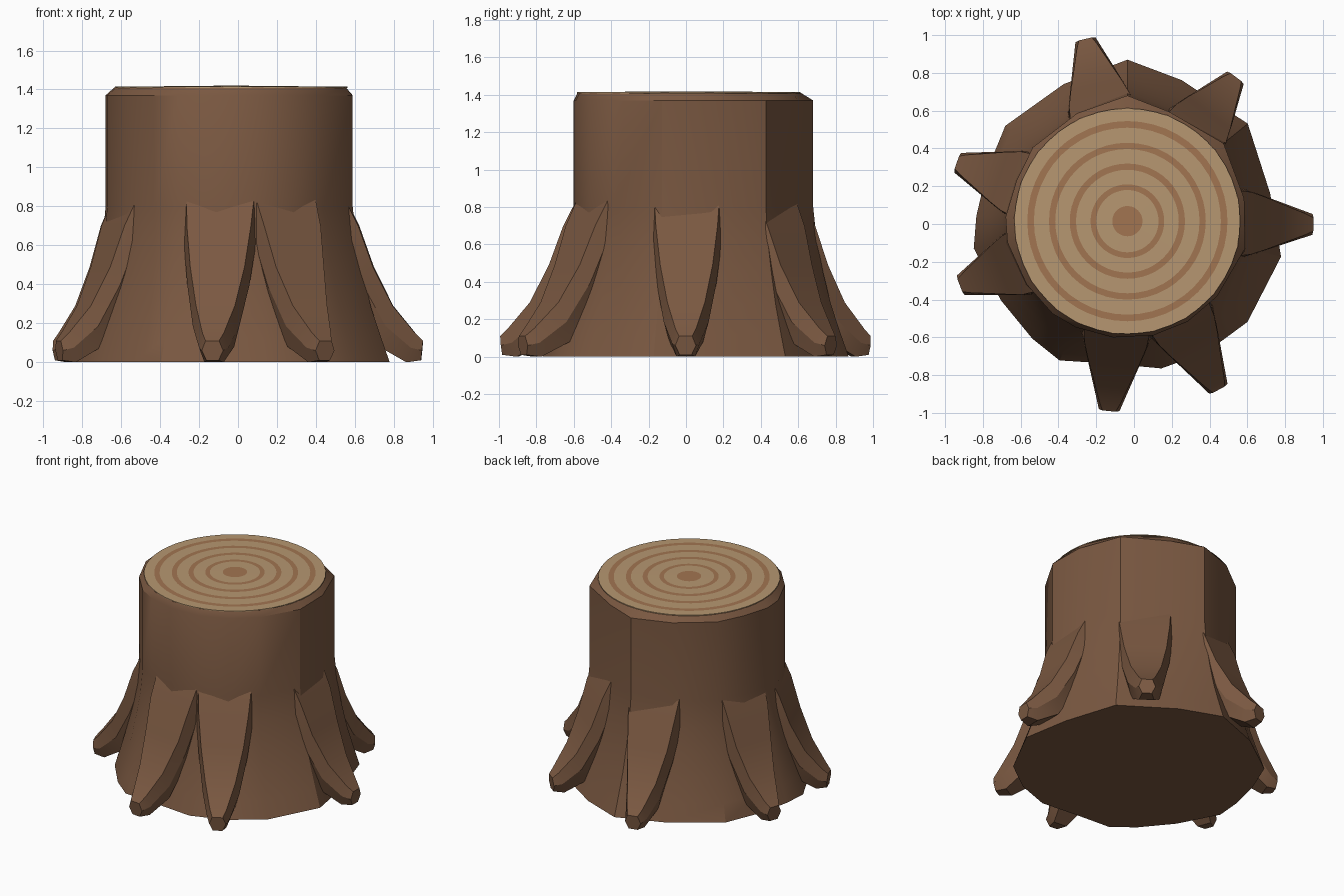
import bpy, bmesh
from math import radians, cos, sin

if "Cube" in bpy.data.objects:
    bpy.data.objects.remove(bpy.data.objects["Cube"], do_unlink=True)

CX, CY = -0.035, 0.015  # trunk axis


def material(name, rgb):
    m = bpy.data.materials.new(name)
    m.use_nodes = True
    m.diffuse_color = (*rgb, 1)
    bsdf = next(n for n in m.node_tree.nodes if n.type == 'BSDF_PRINCIPLED')
    bsdf.inputs["Base Color"].default_value = (*rgb, 1)
    bsdf.inputs["Roughness"].default_value = 0.9
    return m


bark = material("bark_brown", (0.195, 0.098, 0.053))
wood = material("cut_wood_tan", (0.47, 0.31, 0.165))
growth = material("growth_ring_brown", (0.36, 0.178, 0.083))


def finish(bm, name, mats, smooth=None):
    bmesh.ops.recalc_face_normals(bm, faces=bm.faces)
    me = bpy.data.meshes.new(name)
    bm.to_mesh(me)
    bm.free()
    for m in mats:
        me.materials.append(m)
    ob = bpy.data.objects.new(name, me)
    bpy.context.collection.objects.link(ob)
    if smooth:
        bpy.ops.object.select_all(action='DESELECT')
        ob.select_set(True)
        bpy.context.view_layer.objects.active = ob
        bpy.ops.object.shade_smooth_by_angle(angle=radians(smooth))
    return ob


def loft(bm, sections):
    """Join closed loops of points with quads and cap both ends."""
    loops = [[bm.verts.new(p) for p in s] for s in sections]
    n = len(loops[0])
    for a, b in zip(loops, loops[1:]):
        for i in range(n):
            j = (i + 1) % n
            bm.faces.new((a[i], a[j], b[j], b[i]))
    bm.faces.new(loops[0][::-1])
    bm.faces.new(loops[-1])


def polar(angle, r, side, z):
    """Point at distance r along a direction, shifted sideways."""
    c, s = cos(radians(angle)), sin(radians(angle))
    return (CX + r * c - side * s, CY + r * s + side * c, z)


# Trunk: uneven outline (angle, base radius, upper radius) with a flared foot
outline = [
    (-170, .826, .645), (-148, .79, .63), (-129, .80, .63), (-116, .82, .625),
    (-97, .76, .62), (-77, .80, .62), (-59, .81, .62), (-40, .83, .62),
    (-13, .835, .64), (11, .77, .63), (39, .82, .655), (69, .80, .62),
    (90, .855, .665), (115, .80, .63), (142, .82, .635), (160, .79, .625),
    (178, .80, .645),
]
flare = [(0, 1), (.12, .78), (.28, .5), (.45, .28), (.62, .1), (.8, 0), (1.37, 0)]
sections = [[polar(a, top + (base - top) * f, 0, z) for a, base, top in outline]
            for z, f in flare]
sections.append([polar(a, .6, 0, 1.41) for a, _, _ in outline])
bm = bmesh.new()
loft(bm, sections)
finish(bm, "trunk", [bark], 30)

# Roots: six-sided tapering limbs that lean down the trunk
# outer radius, outer height, inner radius, inner height, half width
stations = [
    (.985, .11, .975, .01, .035), (.945, .15, .90, .0, .055),
    (.83, .29, .76, .08, .10), (.73, .49, .63, .30, .14),
    (.655, .70, .55, .50, .165), (.575, .86, .48, .70, .175),
]
roots = [(-1, .985), (53, .955), (103, .99), (161, .955),
         (-159, .95), (-95.5, 1.01), (-61.5, 1.015)]
for k, (angle, reach) in enumerate(roots):
    def stretch(r):
        return r if r < .6 else .6 + (r - .6) * (reach - .6) / .385

    sections = []
    for ro, zo, ri, zi, w in stations:
        ro, ri = stretch(ro), stretch(ri)
        rm, zm = (ro + ri) / 2, (zo + zi) / 2
        ring = [(ro, -w, zo), (ro, w, zo), (rm, w + .02, zm),
                (ri, w * .9, zi), (ri, -w * .9, zi), (rm, -w - .02, zm)]
        sections.append([polar(angle, r, s, z) for r, s, z in ring])
    bm = bmesh.new()
    loft(bm, sections)
    finish(bm, f"root_{k + 1}", [bark], 28)

# Cut top: concentric bands alternating between growth ring and wood
bands = [.08, .165, .195, .272, .305, .382, .415, .495, .53, .597]
SEG = 48
bm = bmesh.new()
inner = None
for k, r in enumerate(bands):
    z = 1.42 - .006 * r / .597
    loop = [bm.verts.new(polar(i * 360 / SEG, r, 0, z)) for i in range(SEG)]
    if inner is None:
        bm.faces.new(loop)
    else:
        for i in range(SEG):
            j = (i + 1) % SEG
            f = bm.faces.new((inner[i], loop[i], loop[j], inner[j]))
            f.material_index = (k + 1) % 2
    inner = loop
for f in bm.faces:
    if len(f.verts) > 4:
        f.material_index = 1
# narrow rim closing the cut top onto the trunk
rim = [bm.verts.new((v.co.x, v.co.y, 1.408)) for v in inner]
for i in range(SEG):
    j = (i + 1) % SEG
    bm.faces.new((inner[i], rim[i], rim[j], inner[j]))
finish(bm, "cut_top", [wood, growth])
